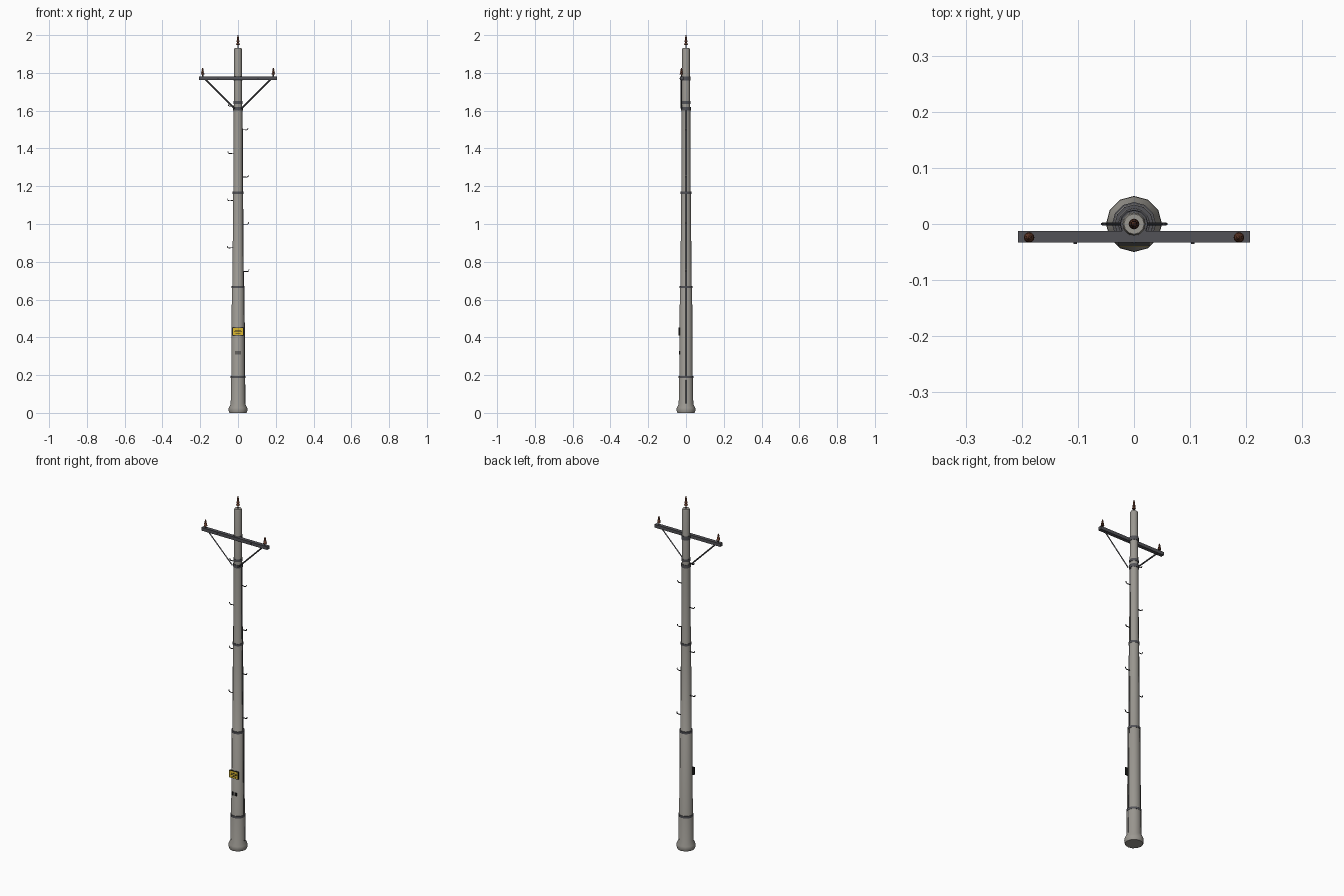
import bpy, bmesh, math
from mathutils import Vector

if "Cube" in bpy.data.objects:
    bpy.data.objects.remove(bpy.data.objects["Cube"])


def material(name, r, g, b):
    m = bpy.data.materials.new(name)
    m.diffuse_color = (r, g, b, 1)
    m.use_nodes = True
    m.node_tree.nodes["Principled BSDF"].inputs["Base Color"].default_value = m.diffuse_color
    return m


CONCRETE = material("concrete grey", 0.33, 0.315, 0.285)
STEEL = material("dark steel", 0.085, 0.085, 0.095)
IRON = material("step iron", 0.04, 0.04, 0.045)
BROWN = material("brown ceramic", 0.13, 0.045, 0.025)
YELLOW = material("sign yellow", 0.72, 0.48, 0.03)
BLACK = material("sign black", 0.015, 0.015, 0.015)


def finish(name, bm, mat, smooth=True):
    bmesh.ops.recalc_face_normals(bm, faces=bm.faces)
    me = bpy.data.meshes.new(name)
    bm.to_mesh(me)
    bm.free()
    me.materials.append(mat)
    ob = bpy.data.objects.new(name, me)
    bpy.context.collection.objects.link(ob)
    if smooth:
        bpy.ops.object.select_all(action='DESELECT')
        ob.select_set(True)
        bpy.context.view_layer.objects.active = ob
        bpy.ops.object.shade_smooth_by_angle(angle=math.radians(35))
    return ob


def lathe(name, profile, mat, sides=12, at=(0, 0)):
    """Turned solid from (radius, z) pairs with flat end caps."""
    bm = bmesh.new()
    rings = []
    for r, z in profile:
        rings.append([bm.verts.new((at[0] + r * math.cos(2 * math.pi * i / sides),
                                    at[1] + r * math.sin(2 * math.pi * i / sides), z))
                      for i in range(sides)])
    for a, b in zip(rings, rings[1:]):
        for i in range(sides):
            j = (i + 1) % sides
            bm.faces.new((a[i], a[j], b[j], b[i]))
    bm.faces.new(rings[0])
    bm.faces.new(rings[-1])
    return finish(name, bm, mat)


def box(name, lo, hi, mat):
    bm = bmesh.new()
    bmesh.ops.create_cube(bm, size=1)
    for v in bm.verts:
        v.co = [l + (c + 0.5) * (h - l) for c, l, h in zip(v.co, lo, hi)]
    return finish(name, bm, mat, False)


def rod(name, points, radius, mat, sides=6):
    """Round bar swept along a path lying in the xz plane."""
    bm = bmesh.new()
    pts = [Vector(p) for p in points]
    rings = []
    for k, p in enumerate(pts):
        t = (pts[min(k + 1, len(pts) - 1)] - pts[max(k - 1, 0)]).normalized()
        u = Vector((0, 1, 0))
        w = t.cross(u).normalized()
        rings.append([bm.verts.new(p + radius * (u * math.cos(2 * math.pi * i / sides)
                                                 + w * math.sin(2 * math.pi * i / sides)))
                      for i in range(sides)])
    for a, b in zip(rings, rings[1:]):
        for i in range(sides):
            j = (i + 1) % sides
            bm.faces.new((a[i], a[j], b[j], b[i]))
    bm.faces.new(rings[0])
    bm.faces.new(rings[-1])
    return finish(name, bm, mat)


# Tapered, stepped concrete pole with a flared foot
lathe("pole", [(0.046, 0), (0.05, 0.012), (0.049, 0.027), (0.0385, 0.048),
               (0.0375, 0.19), (0.0355, 0.195), (0.0325, 0.665), (0.029, 0.67),
               (0.0265, 1.165), (0.025, 1.17), (0.023, 1.61), (0.022, 1.62),
               (0.0205, 1.925), (0.018, 1.932)], CONCRETE)

# Clamp bands
for n, (z, r, h) in enumerate([(0.19, 0.039, 0.012), (0.667, 0.0345, 0.012),
                               (1.165, 0.0285, 0.012), (1.61, 0.0255, 0.018),
                               (1.643, 0.0245, 0.014), (1.77, 0.0245, 0.022)]):
    lathe(f"band_{n}", [(r, z - h / 2), (r, z + h / 2)], STEEL)

# Crossarm
box("crossarm", (-0.207, -0.033, 1.762), (0.207, -0.0125, 1.78), STEEL)


def insulator(name, x, y, z, s):
    """Pin with a shed-stack ceramic on top, s tall."""
    lathe(name + "_pin", [(0.0035, z - 0.004), (0.0035, z + 0.35 * s)], IRON, 8, (x, y))
    shape = [(0.004, 0.22), (0.0095, 0.25), (0.0085, 0.36), (0.005, 0.44), (0.008, 0.47),
             (0.007, 0.56), (0.004, 0.64), (0.0055, 0.7), (0.0045, 0.84), (0.0015, 1.0)]
    lathe(name, [(r, z + t * s) for r, t in shape], BROWN, 12, (x, y))


insulator("top_insulator", 0, 0, 1.932, 0.068)
for side, tag in ((-1, "left"), (1, "right")):
    insulator(tag + "_insulator", side * 0.187, -0.024, 1.78, 0.047)
    # Diagonal brace and its bolts
    rod(tag + "_brace", [(side * 0.172, -0.024, 1.765), (side * 0.018, -0.024, 1.611)],
        0.004, STEEL, 4)
    box(tag + "_brace_bolt", (side * 0.105 - 0.003, -0.0355, 1.768),
        (side * 0.105 + 0.003, -0.032, 1.774), IRON)

# Climbing steps, alternating sides, with upturned tips
for n in range(8):
    z = 0.75 + 0.125 * n
    s = 1 if n % 2 == 0 else -1
    x0 = 0.027 - 0.006 * n / 7
    x1 = x0 + 0.031
    rod(f"climbing_step_{n}", [(s * (x0 - 0.006), 0, z), (s * (x1 - 0.008), 0, z - 0.002),
                               (s * (x1 - 0.002), 0, z + 0.001), (s * x1, 0, z + 0.009)],
        0.0024, IRON)

# Ground wire running up the right side
rod("ground_wire", [(0.0385, 0, 0.05), (0.036, 0, 0.2), (0.033, 0, 0.66),
                    (0.0295, 0, 0.675), (0.0255, 0, 1.17), (0.023, 0, 1.61)], 0.0018, STEEL)

# Warning plate: black backing, yellow face, dark stripes
box("sign_backing", (-0.028, -0.039, 0.409), (0.028, -0.031, 0.451), BLACK)
box("sign_face", (-0.0255, -0.0398, 0.4115), (0.0255, -0.0385, 0.4485), YELLOW)
for n, (z, w) in enumerate([(0.437, 0.017), (0.429, 0.02), (0.42, 0.014)]):
    box(f"sign_stripe_{n}", (-w, -0.0403, z - 0.0016), (w, -0.0395, z + 0.0016), BLACK)

# Small painted marks below the plate
for n in (-1, 0, 1):
    box(f"pole_mark_{n + 1}", (n * 0.011 - 0.003, -0.0362, 0.31),
        (n * 0.011 + 0.003, -0.031, 0.328), BLACK)
